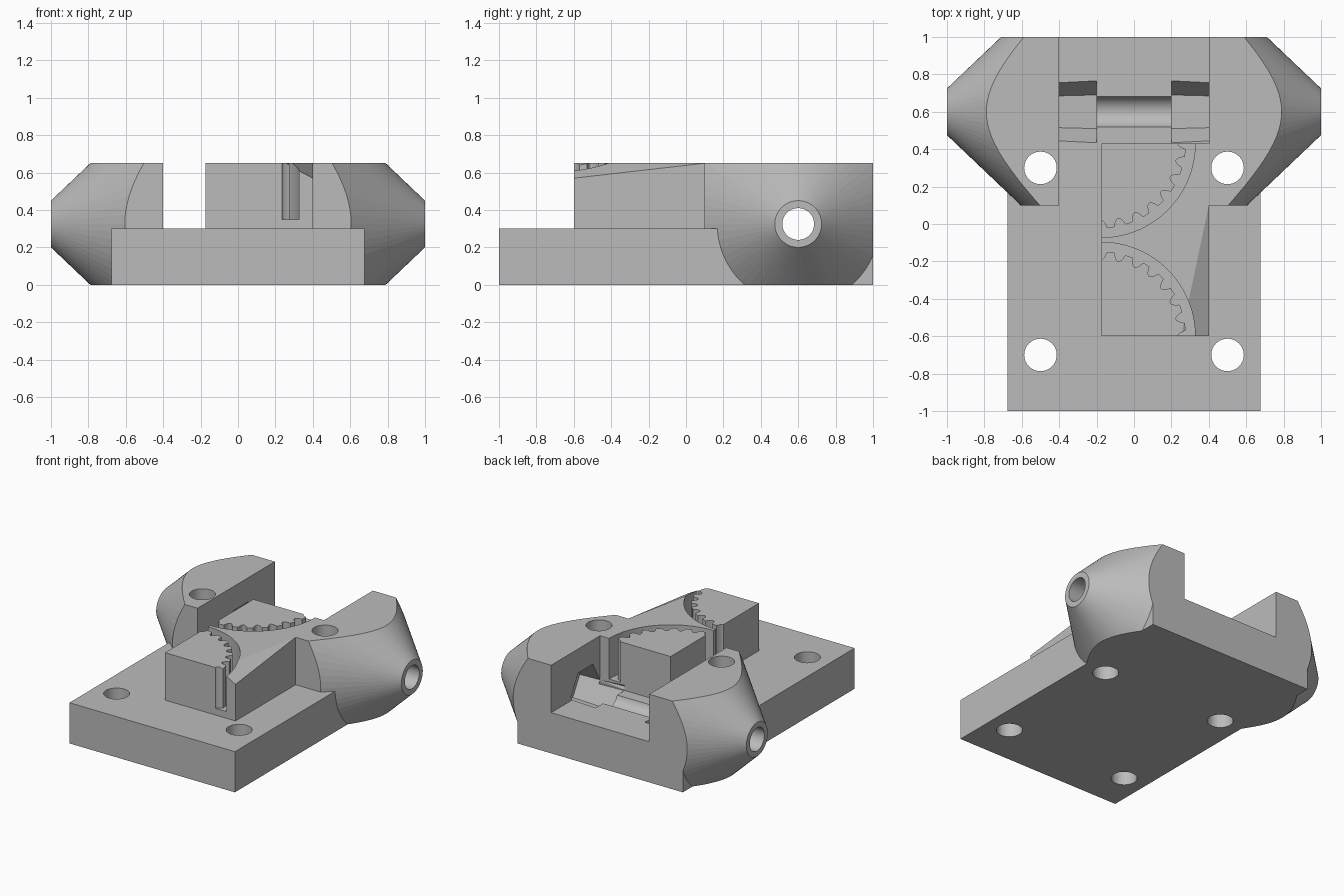
import bpy, bmesh
from math import sin, cos, pi, radians
from mathutils import Matrix, Vector

if "Cube" in bpy.data.objects:
    bpy.data.objects.remove(bpy.data.objects["Cube"], do_unlink=True)

grey = bpy.data.materials.new("plain_grey")
grey.use_nodes = True
grey.diffuse_color = (0.5, 0.5, 0.5, 1)
grey.node_tree.nodes["Principled BSDF"].inputs["Base Color"].default_value = (0.5, 0.5, 0.5, 1)


def finish(name, bm):
    bmesh.ops.recalc_face_normals(bm, faces=bm.faces)
    mesh = bpy.data.meshes.new(name)
    bm.to_mesh(mesh)
    bm.free()
    mesh.materials.append(grey)
    ob = bpy.data.objects.new(name, mesh)
    bpy.context.scene.collection.objects.link(ob)
    return ob


def prism(name, outline, z0, z1):
    """Extrude a plan outline from z0 to z1."""
    bm = bmesh.new()
    face = bm.faces.new([bm.verts.new((x, y, z0)) for x, y in outline])
    top = bmesh.ops.extrude_face_region(bm, geom=[face])["geom"]
    verts = [v for v in top if isinstance(v, bmesh.types.BMVert)]
    bmesh.ops.translate(bm, verts=verts, vec=(0, 0, z1 - z0))
    return finish(name, bm)


def box(name, x0, x1, y0, y1, z0, z1):
    return prism(name, [(x0, y0), (x1, y0), (x1, y1), (x0, y1)], z0, z1)


def cone(name, start, end, r0, r1, sides):
    """Tapered solid between two points."""
    start, end = Vector(start), Vector(end)
    axis = end - start
    turn = Vector((0, 0, 1)).rotation_difference(axis).to_matrix().to_4x4()
    bm = bmesh.new()
    bmesh.ops.create_cone(bm, cap_ends=True, segments=sides, radius1=r0, radius2=r1,
                          depth=axis.length,
                          matrix=Matrix.Translation((start + end) / 2) @ turn)
    return finish(name, bm)


def combine(target, tool, operation):
    """Apply a boolean and discard the tool."""
    tool.hide_render = True
    mod = target.modifiers.new(operation.lower(), 'BOOLEAN')
    mod.operation = operation
    mod.solver = 'EXACT'
    mod.object = tool
    bpy.context.view_layer.objects.active = target
    bpy.ops.object.modifier_apply(modifier=mod.name)
    bpy.data.objects.remove(tool, do_unlink=True)


AXLE_Y, AXLE_Z = 0.6, 0.325

# Base plate, oversized where it is trimmed at the end
body = box("bracket_body", -0.675, 0.675, -1, 1.1, -0.1, 0.3)

# Central block with a sloping corner
block = prism("central_block", [(-0.175, -0.6), (0.4, -0.6), (0.4, 0.1), (0.45, 0.15),
                                (0.45, 0.43), (-0.175, 0.43)], 0.2, 0.7)
a, b, c = Vector((0.4, 0.1, 0.65)), Vector((0.4, -0.6, 0.57)), Vector((0.252, -0.6, 0.65))
normal = (b - a).cross(c - a).normalized()
if normal.z < 0:
    normal.negate()
slope = box("slope_cutter", -1.5, 1.5, -1.5, 1.5, 0, 1)
slope.data.transform(Matrix.Translation((a + b + c) / 3)
                     @ normal.to_track_quat('Z', 'Y').to_matrix().to_4x4())
combine(block, slope, 'DIFFERENCE')


# Curved slots with a scalloped inner wall
def slot(name, cy, first):
    teeth = 7
    start, sweep = radians(first - 3), radians(96)
    outer, inner = [], []
    for i in range(49):
        t = start + sweep * i / 48
        outer.append((-0.175 + 0.502 * cos(t), cy + 0.502 * sin(t)))
    for i in range(169):
        t = start + sweep * i / 168
        bite = max(0, cos((t - radians(first)) * 4 * teeth) + 0.2) / 1.2
        r = 0.452 - 0.042 * bite ** 0.6
        inner.append((-0.175 + r * cos(t), cy + r * sin(t)))
    return prism(name, outer + inner[::-1], 0.35, 0.8)


for cy, first in ((0.43, -90), (-0.6, 0)):
    combine(block, slot("slot_cutter", cy, first), 'DIFFERENCE')
combine(body, block, 'UNION')

# Conical cheeks on both sides, cut flat at the front
for s in (-1, 1):
    cheek = cone("cheek", (s * 0.4, AXLE_Y, AXLE_Z), (s, AXLE_Y, AXLE_Z), 0.695, 0.125, 64)
    combine(cheek, box("front_cutter", -2, 2, -1, 0.1, -1, 2), 'DIFFERENCE')
    combine(body, cheek, 'UNION')

# Trim the body to its top, bottom and back planes
combine(body, box("trim_box", -2, 2, -2, 1, 0, 0.65), 'INTERSECT')

# Axle bore and hexagonal pockets
combine(body, cone("axle_cutter", (-1.2, AXLE_Y, AXLE_Z), (1.2, AXLE_Y, AXLE_Z),
                   0.085, 0.085, 40), 'DIFFERENCE')
for s in (-1, 1):
    combine(body, cone("nut_cutter", (s * 0.2, AXLE_Y, AXLE_Z), (s * 0.56, AXLE_Y, AXLE_Z),
                       0.18, 0.162, 6), 'DIFFERENCE')

# Four mounting holes
for x in (-0.5, 0.5):
    for y in (-0.7, 0.3):
        combine(body, cone("hole_cutter", (x, y, -0.5), (x, y, 1), 0.087, 0.087, 40),
                'DIFFERENCE')
